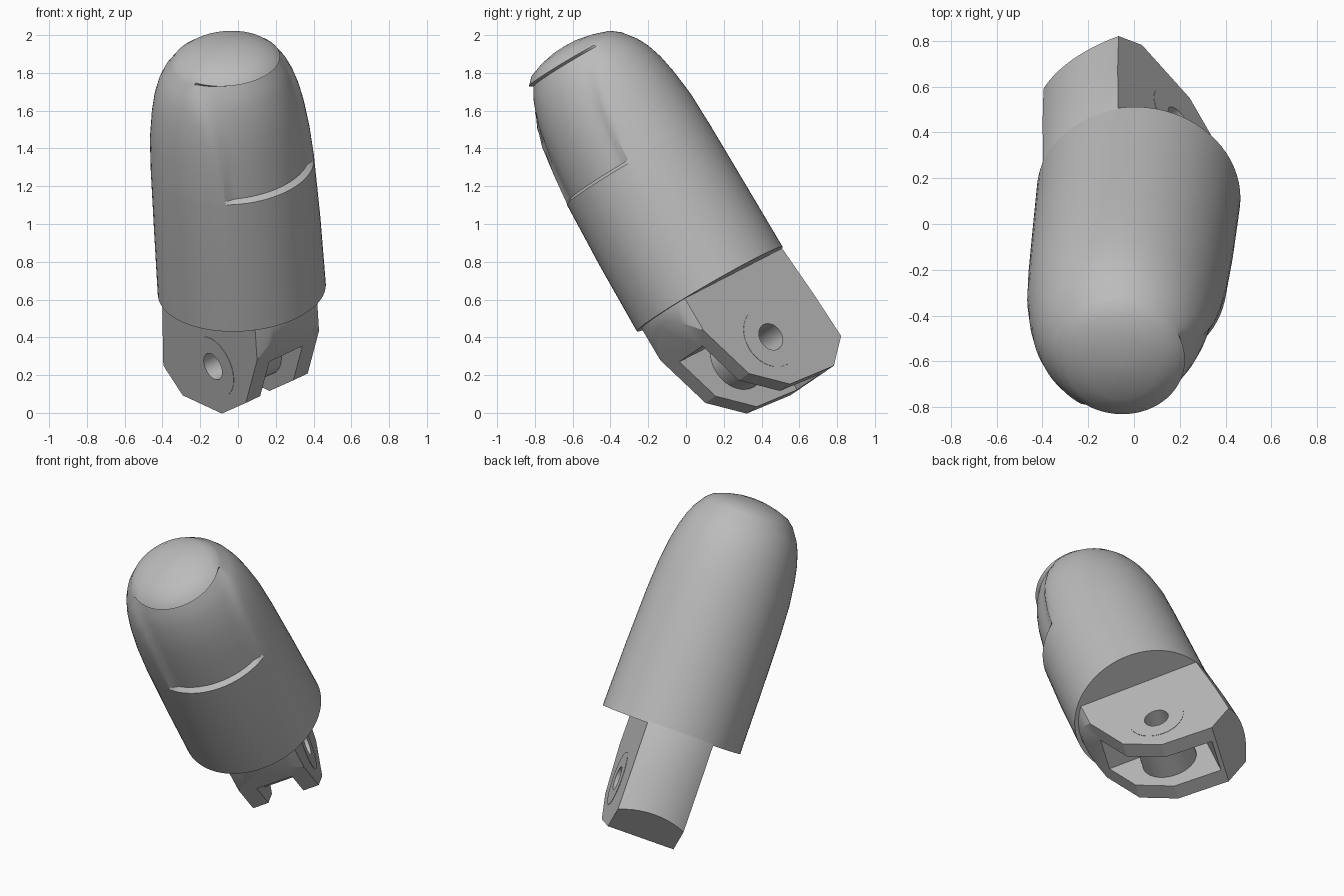
import bpy, bmesh
from math import sin, cos, asin, pi, radians
from mathutils import Matrix, Vector

cube = bpy.data.objects.get("Cube")
if cube:
    bpy.data.objects.remove(cube, do_unlink=True)

grey = bpy.data.materials.new("plain grey")
grey.use_nodes = True
COLOUR = (0.5, 0.5, 0.5, 1)
grey.diffuse_color = COLOUR
grey.node_tree.nodes["Principled BSDF"].inputs["Base Color"].default_value = COLOUR

# Leaning frame: local x is the hinge axis, -y the nail side, z the finger length
W = Vector((-0.06, -0.5, 0.862)).normalized()
V = Vector((-0.644, 0.67, 0.366))
V = (V - W * V.dot(W)).normalized()
U = V.cross(W)
FRAME = Matrix.Translation((0.02, 0.126, 0.655)) @ Matrix((U, V, W)).transposed().to_4x4()


def make(name, bm):
    bmesh.ops.recalc_face_normals(bm, faces=bm.faces)
    mesh = bpy.data.meshes.new(name)
    bm.to_mesh(mesh)
    bm.free()
    mesh.materials.append(grey)
    obj = bpy.data.objects.new(name, mesh)
    bpy.context.collection.objects.link(obj)
    obj.matrix_world = FRAME
    return obj


def loft(rings):
    bm = bmesh.new()
    loops = [[bm.verts.new(p) for p in ring] for ring in rings]
    n = len(loops[0])
    for low, high in zip(loops, loops[1:]):
        for i in range(n):
            j = (i + 1) % n
            bm.faces.new((low[i], low[j], high[j], high[i]))
    bm.faces.new(loops[0][::-1])
    bm.faces.new(loops[-1])
    return bm


def hinge_cylinder(name, radius, length):
    bm = bmesh.new()
    turn = Matrix.Translation((0, 0.017, -0.39)) @ Matrix.Rotation(pi / 2, 4, 'Y')
    bmesh.ops.create_cone(bm, cap_ends=True, segments=40, radius1=radius,
                          radius2=radius, depth=length, matrix=turn)
    return make(name, bm)


def activate(obj):
    bpy.ops.object.select_all(action='DESELECT')
    obj.select_set(True)
    bpy.context.view_layer.objects.active = obj


def cut(obj, cutter):
    cutter.hide_render = True
    mod = obj.modifiers.new("cut", 'BOOLEAN')
    mod.operation = 'DIFFERENCE'
    mod.solver = 'EXACT'
    mod.object = cutter
    activate(obj)
    bpy.ops.object.modifier_apply(modifier=mod.name)
    bpy.data.objects.remove(cutter, do_unlink=True)


SEGMENTS = 72


def body_ring(height, radius, shift):
    # The nail is a shallow recess of even width on the -y side, with a ledge at each end
    half_angle = asin(min(0.98, 0.315 / radius))
    ring = []
    for i in range(SEGMENTS):
        angle = 2 * pi * i / SEGMENTS - pi
        ramp = min(max((half_angle - abs(angle)) / radians(12), 0), 1)
        ramp *= ramp * (3 - 2 * ramp)
        nail = 0.035 * ramp if 0.775 < height < 1.405 else 0
        ring.append((radius * sin(angle), nail - radius * cos(angle) + shift, height))
    return ring


# Finger body: height, radius, lean away from the nail
PROFILE = [(0, .446, 0), (.4, .442, 0), (.768, .434, .005), (.785, .433, .005),
           (.95, .424, .01), (1.1, .405, .01), (1.2, .385, .01), (1.28, .36, .008),
           (1.34, .333, .003), (1.4, .292, -.005), (1.412, .284, -.006),
           (1.45, .24, -.015), (1.478, .16, -.02), (1.495, .08, -.02), (1.5, .01, -.02)]
body = make("finger_body", loft([body_ring(*p) for p in PROFILE]))

# Hinge tongue: a round stub trimmed by flat planes
HALF = 0.215
bm = loft([[(r * cos(2 * pi * i / 64), y + r * sin(2 * pi * i / 64), z) for i in range(64)]
           for z, y, r in [(-.75, .055, .455), (-.3, .032, .448), (0, .015, .436),
                           (.04, .01, .425)]])
OUTLINE = [(-.44, 0), (-.24, -.51), (-.03, -.66), (.295, -.68), (.415, -.58)]
planes = [((HALF, 0, 0), (1, 0, 0)), ((-HALF, 0, 0), (-1, 0, 0))]
for (y1, z1), (y2, z2) in zip(OUTLINE, OUTLINE[1:]):
    planes.append(((0, y1, z1), (0, z2 - z1, y1 - y2)))
for point, normal in planes:
    done = bmesh.ops.bisect_plane(bm, geom=bm.verts[:] + bm.edges[:] + bm.faces[:],
                                  plane_co=point, plane_no=normal, clear_outer=True)
    rim = [e for e in done["geom_cut"] if isinstance(e, bmesh.types.BMEdge)]
    bmesh.ops.contextual_create(bm, geom=rim)
tongue = make("hinge_tongue", bm)

# Slot between the two hinge plates, open below and at the front
bm = bmesh.new()
bmesh.ops.create_cube(bm, size=1, matrix=Matrix.Translation((0, -.19, -.66))
                      @ Matrix.Diagonal((.23, .92, .8, 1)))
cut(tongue, make("slot_cutter", bm))
cut(tongue, hinge_cylinder("socket_cutter", 0.17, 1))

# Hinge pin with a bore
pin = hinge_cylinder("hinge_pin", 0.17, 2 * HALF + 0.004)
cut(pin, hinge_cylinder("bore_cutter", 0.075, 1))

for obj in (body, tongue, pin):
    activate(obj)
    bpy.ops.object.shade_smooth_by_angle(angle=radians(28))
